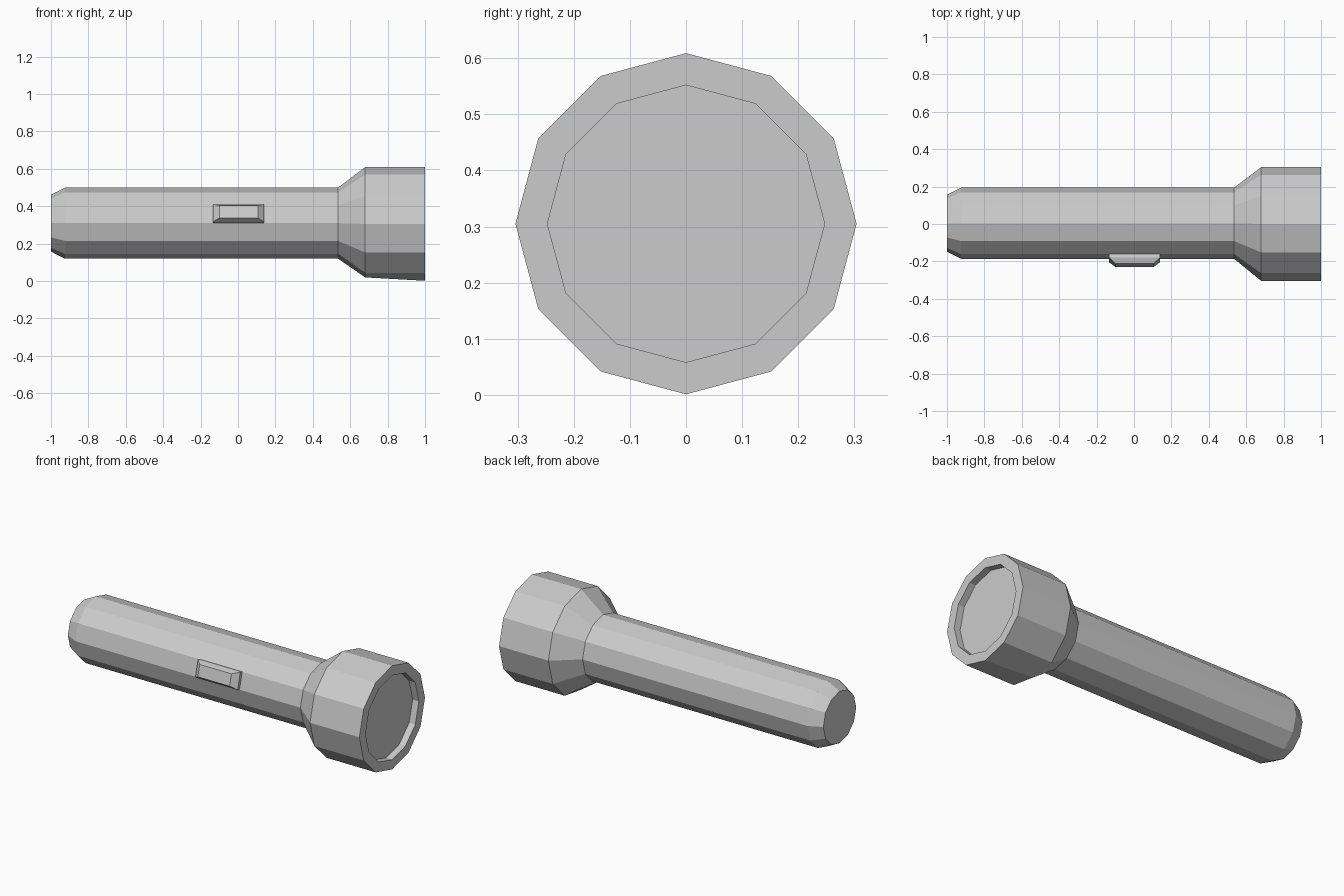
import bpy, bmesh
from math import cos, sin, radians
from mathutils import Vector

if "Cube" in bpy.data.objects:
    bpy.data.objects.remove(bpy.data.objects["Cube"])

SIDES = 12


def finish(name, bm):
    bmesh.ops.recalc_face_normals(bm, faces=bm.faces)
    mesh = bpy.data.meshes.new(name)
    bm.to_mesh(mesh)
    bm.free()
    obj = bpy.data.objects.new(name, mesh)
    bpy.context.collection.objects.link(obj)
    return obj


def loft(bm, rings):
    """Bridge successive vertex loops and cap both ends."""
    for a, b in zip(rings, rings[1:]):
        n = len(a)
        for i in range(n):
            j = (i + 1) % n
            bm.faces.new((a[i], a[j], b[j], b[i]))
    bm.faces.new(rings[0])
    bm.faces.new(rings[-1])


# Flashlight shell: x, radius, centre y, centre z from tail to recessed lens
profile = [
    (-1.00, 0.152, 0.004, 0.309),
    (-0.925, 0.19, 0.004, 0.309),
    (0.535, 0.19, 0.004, 0.309),
    (0.68, 0.304, 0.0, 0.305),
    (1.00, 0.304, 0.0, 0.305),
    (1.00, 0.247, 0.0, 0.305),
    (0.96, 0.247, 0.0, 0.305),
]
bm = bmesh.new()
rings = []
for x, r, cy, cz in profile:
    angles = [radians(360 * i / SIDES) for i in range(SIDES)]
    rings.append([bm.verts.new((x, cy + r * cos(a), cz + r * sin(a))) for a in angles])
rings[3][9].co.z += 0.018  # slightly raised lowest corner behind the head
loft(bm, rings)
finish("flashlight_body", bm)

# Slide switch: chamfered block on the tilted front facet
normal = Vector((0, -cos(radians(15)), sin(radians(15))))
up = Vector((0, sin(radians(15)), cos(radians(15))))
centre = Vector((0.003, -0.172, 0.357))
bm = bmesh.new()
rings = []
for height, half_x, half_up in [(-0.01, 0.137, 0.049), (0.02, 0.137, 0.049), (0.05, 0.103, 0.034)]:
    rings.append([bm.verts.new(centre + normal * height + up * v * half_up + Vector((u * half_x, 0, 0)))
                  for u, v in ((-1, -1), (1, -1), (1, 1), (-1, 1))])
loft(bm, rings)
finish("switch", bm)
